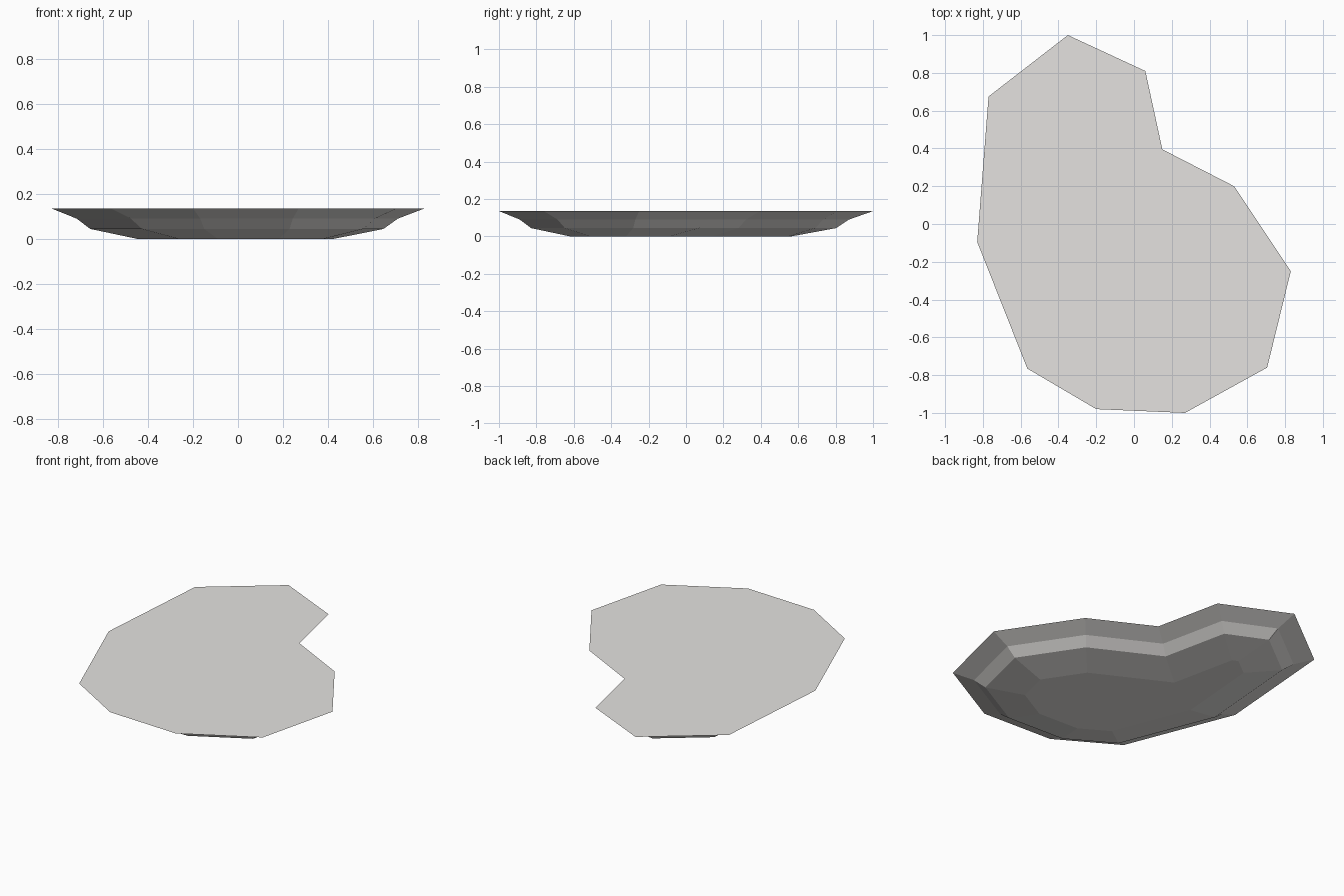
import bpy
import bmesh
from mathutils import Vector

cube = bpy.data.objects.get("Cube")
if cube:
    bpy.data.objects.remove(cube, do_unlink=True)


def make_material(name, rgb):
    mat = bpy.data.materials.new(name)
    mat.use_nodes = True
    mat.diffuse_color = (*rgb, 1)
    bsdf = mat.node_tree.nodes["Principled BSDF"]
    bsdf.inputs["Base Color"].default_value = (*rgb, 1)
    bsdf.inputs["Roughness"].default_value = 0.9
    return mat


def inset(points, distance):
    """Mitred inset of a clockwise outline."""
    result = []
    for i, p in enumerate(points):
        a = (p - points[i - 1]).normalized()
        b = (points[(i + 1) % len(points)] - p).normalized()
        na, nb = Vector((a.y, -a.x)), Vector((b.y, -b.x))
        result.append(p + (na + nb) * distance / (1 + na.dot(nb)))
    return result


# Bean-shaped rim, clockwise from the back tip
rim = [Vector(p) for p in (
    (-0.35, 1.0), (0.06, 0.81), (0.15, 0.395), (0.53, 0.2),
    (0.83, -0.25), (0.705, -0.76), (0.27, -1.0), (-0.2, -0.98),
    (-0.565, -0.765), (-0.83, -0.095), (-0.77, 0.675))]

# Depth profile: (inset from the rim, height)
profile = ((0, 0.135), (0.11, 0.09), (0.17, 0.044), (0.375, 0))

bm = bmesh.new()
rings = [[bm.verts.new((p.x, p.y, z)) for p in inset(rim, d)]
         for d, z in profile]

# Sloping banks between the rings
count = len(rim)
for upper, lower in zip(rings, rings[1:]):
    for i in range(count):
        j = (i + 1) % count
        bm.faces.new((upper[i], upper[j], lower[j], lower[i]))

# Flat floor and flat top surface
bm.faces.new(rings[-1])
bm.faces.new(rings[0])
bmesh.ops.recalc_face_normals(bm, faces=bm.faces[:])

mesh = bpy.data.meshes.new("pond_basin")
bm.to_mesh(mesh)
bm.free()
mesh.materials.append(make_material("pale warm grey", (0.78, 0.765, 0.745)))
pond = bpy.data.objects.new("pond_basin", mesh)
bpy.context.collection.objects.link(pond)
